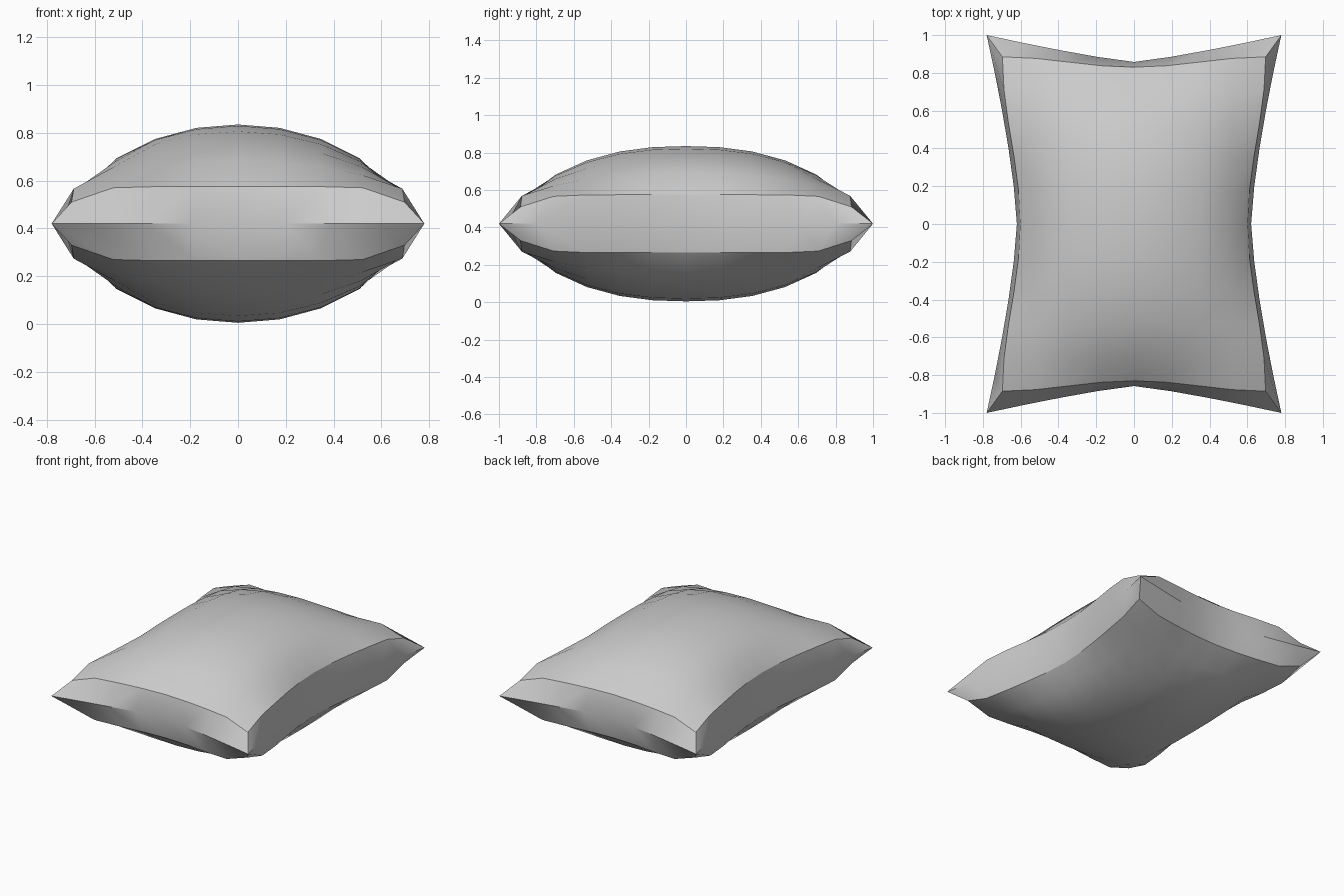
import bpy, bmesh
from math import cos, pi

if "Cube" in bpy.data.objects:
    bpy.data.objects.remove(bpy.data.objects["Cube"])

NX, NY, MID = 8, 10, 0.42


def pull(t):
    return (1 + cos(pi * t)) / 2


def face_point(u, v):
    # puffed panel: edges drawn inwards mid-side, corners flattened
    x = 0.697 * u - 0.095 * u ** 7 * pull(v) if abs(u) > 0 else 0
    y = 0.885 * v - 0.055 * v ** 7 * pull(u)
    h = 0.155 + 0.26 * (1 - abs(u) ** 2.1) * (1 - abs(v) ** 2.4)
    h -= 0.065 * abs(u * v) ** 9
    return x, y, h


def seam_point(u, v):
    # pinched outline with pointed corners
    if abs(u) == 1:
        return u * (0.62 + 0.16 * abs(v) ** 1.4), v, MID
    return 0.78 * u, v * (0.858 + 0.142 * abs(u) ** 1.2), MID


bm = bmesh.new()

# grid indices around the border, counter-clockwise
ring = ([(i, 0) for i in range(NX)] + [(NX, j) for j in range(NY)]
        + [(i, NY) for i in range(NX, 0, -1)] + [(0, j) for j in range(NY, 0, -1)])


def uv(i, j):
    return 2 * i / NX - 1, 2 * j / NY - 1


seam = [bm.verts.new(seam_point(*uv(i, j))) for i, j in ring]

# top and bottom panels, each joined to the seam by a sloped border
for side in (1, -1):
    grid = {}
    for i in range(NX + 1):
        for j in range(NY + 1):
            x, y, h = face_point(*uv(i, j))
            grid[i, j] = bm.verts.new((x, y, MID + side * h))
    for i in range(NX):
        for j in range(NY):
            bm.faces.new((grid[i, j], grid[i + 1, j], grid[i + 1, j + 1], grid[i, j + 1]))
    for k in range(len(ring)):
        n = (k + 1) % len(ring)
        bm.faces.new((seam[k], seam[n], grid[ring[n]], grid[ring[k]]))

bmesh.ops.recalc_face_normals(bm, faces=bm.faces)
mesh = bpy.data.meshes.new("pillow")
bm.to_mesh(mesh)
bm.free()
pillow = bpy.data.objects.new("pillow", mesh)
bpy.context.collection.objects.link(pillow)

# smooth cloth, sharp panel edges
bpy.context.view_layer.objects.active = pillow
pillow.select_set(True)
bpy.ops.object.shade_smooth_by_angle(angle=pi / 6)
